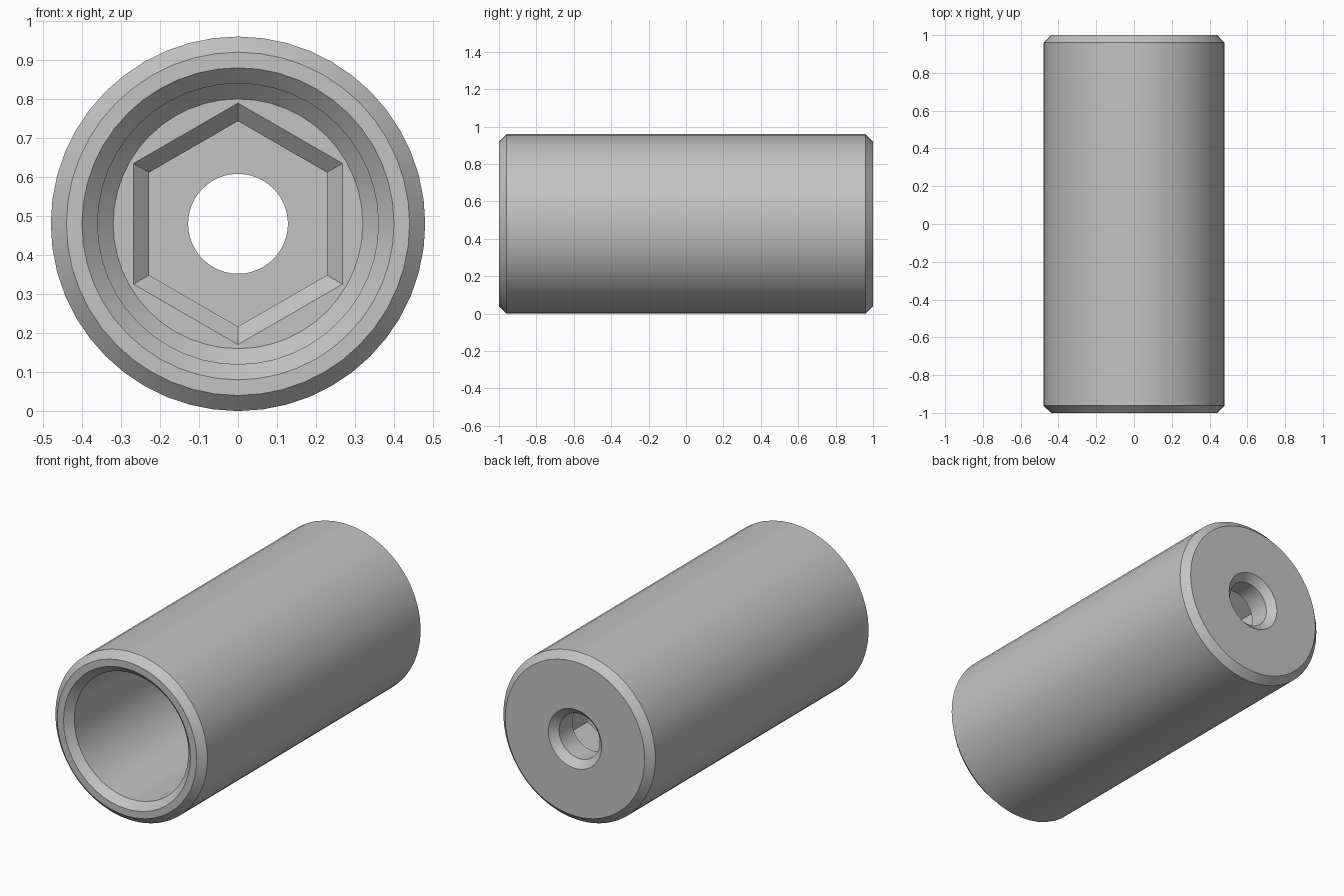
import bpy, bmesh, math

if "Cube" in bpy.data.objects:
    bpy.data.objects.remove(bpy.data.objects["Cube"], do_unlink=True)

SIDES = 48
RADIUS = 0.48      # outer radius, also the height of the axis
C = 0.04           # chamfer width used on every edge

steel = bpy.data.materials.new("plain_grey")
steel.use_nodes = True
grey = (0.55, 0.55, 0.55, 1)
steel.diffuse_color = grey
steel.node_tree.nodes["Principled BSDF"].inputs["Base Color"].default_value = grey


def ring(bm, y, size, hexagonal=False):
    """Ring about the y axis; size is the radius, or the flat distance of a hexagon."""
    verts = []
    for i in range(SIDES):
        a = 2 * math.pi * i / SIDES
        r = size
        if hexagonal:   # corners point straight up and down
            r = size / math.cos(a % (math.pi / 3) - math.pi / 6)
        verts.append(bm.verts.new((r * math.sin(a), y, RADIUS + r * math.cos(a))))
    return verts


# Sections run along the outside, in at the back hole, and out through the bore
hole, flat, bore = 0.128, 0.228, 0.36
hole_end, hex_end = 0.84, 0.52
sections = [
    (-1, RADIUS - C), (-1 + C, RADIUS), (1 - C, RADIUS), (1, RADIUS - C),
    (1, hole + C), (1 - C, hole), (hole_end, hole),
    (hole_end, flat, True), (hex_end + C, flat, True), (hex_end, flat + C, True),
    (hex_end, bore - C), (hex_end - C, bore), (-1 + C, bore), (-1, bore + C),
]

bm = bmesh.new()
rings = [ring(bm, *s) for s in sections]
for k, a in enumerate(rings):
    b = rings[(k + 1) % len(rings)]
    for i in range(SIDES):
        j = (i + 1) % SIDES
        bm.faces.new((a[i], a[j], b[j], b[i]))
bmesh.ops.recalc_face_normals(bm, faces=bm.faces)

mesh = bpy.data.meshes.new("socket_sleeve")
bm.to_mesh(mesh)
bm.free()
mesh.materials.append(steel)
sleeve = bpy.data.objects.new("socket_sleeve", mesh)
bpy.context.collection.objects.link(sleeve)

# Smooth round walls, keep chamfers and hexagon corners crisp
bpy.ops.object.select_all(action="DESELECT")
sleeve.select_set(True)
bpy.context.view_layer.objects.active = sleeve
bpy.ops.object.shade_smooth_by_angle(angle=math.radians(30))
